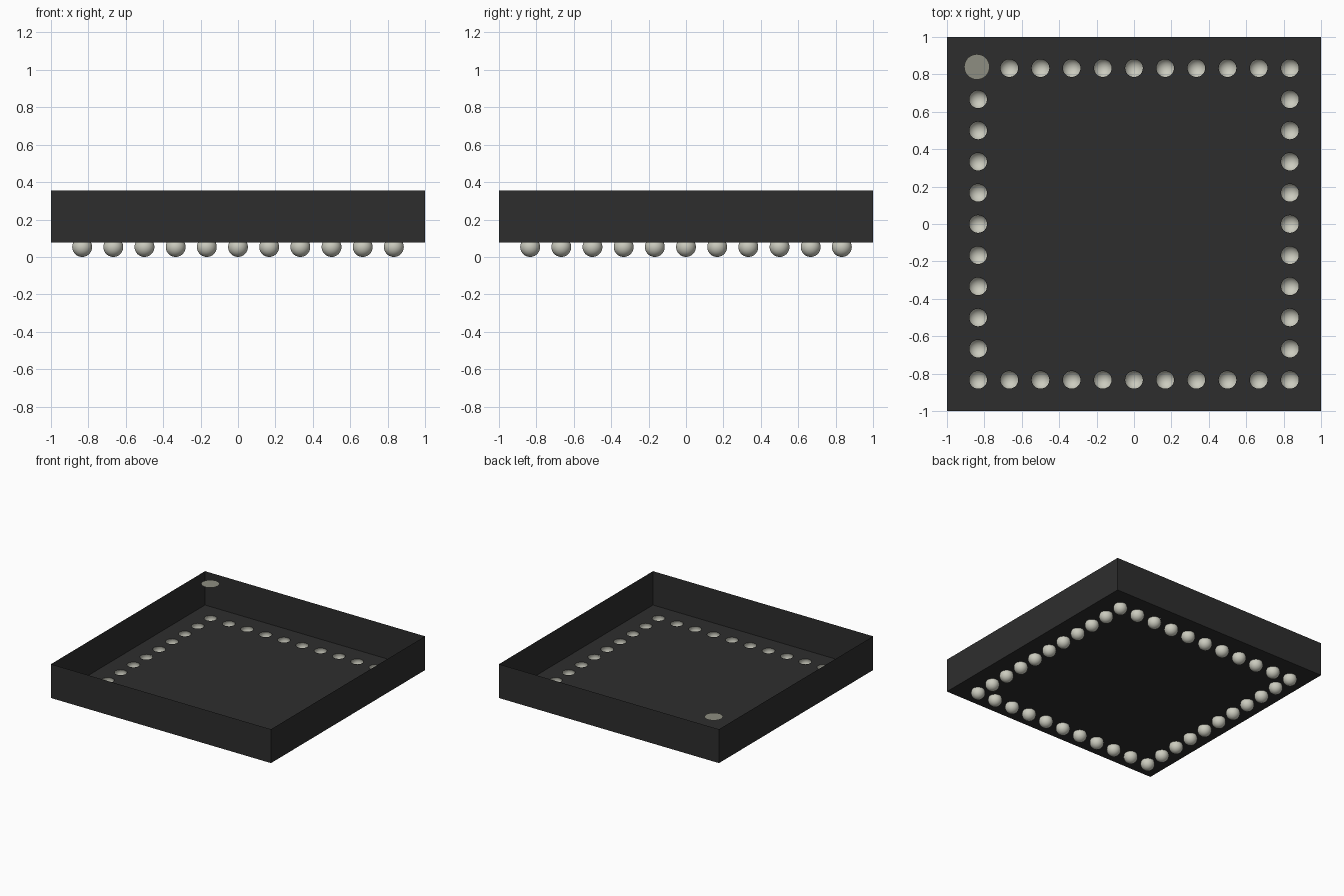
import bpy, bmesh, math
from mathutils import Matrix

cube = bpy.data.objects.get("Cube")
if cube:
    bpy.data.objects.remove(cube, do_unlink=True)

FLOOR, TOP = 0.077, 0.355      # heights of the package shell
BALL_R = 0.053
HOLE_R = math.sqrt(BALL_R ** 2 - (FLOOR - BALL_R) ** 2)
PITCH = 1 / 6
SEGS = 32


def material(name, rgb):
    m = bpy.data.materials.new(name)
    m.use_nodes = True
    m.diffuse_color = (*rgb, 1)
    m.node_tree.nodes["Principled BSDF"].inputs["Base Color"].default_value = (*rgb, 1)
    return m


def add_object(name, bm, mat):
    mesh = bpy.data.meshes.new(name)
    bm.to_mesh(mesh)
    bm.free()
    mesh.materials.append(mat)
    obj = bpy.data.objects.new(name, mesh)
    bpy.context.collection.objects.link(obj)
    return obj


charcoal = material("charcoal plastic", (0.027, 0.027, 0.027))
solder = material("pale solder", (0.6, 0.6, 0.52))
marker_grey = material("marker grey", (0.27, 0.27, 0.22))

# Ball positions: a square ring, eleven to a side
ring = [(i * PITCH, j * PITCH) for i in range(-5, 6) for j in range(-5, 6)
        if max(abs(i), abs(j)) == 5]

# Package shell: thin open tray whose floor has a round hole over each ball
bm = bmesh.new()
corners = [(-1, -1), (1, -1), (1, 1), (-1, 1)]
low = [bm.verts.new((x, y, FLOOR)) for x, y in corners]
high = [bm.verts.new((x, y, TOP)) for x, y in corners]
edges = [bm.edges.new((low[k], low[(k + 1) % 4])) for k in range(4)]
for x, y in ring:
    hole = bmesh.ops.create_circle(bm, segments=SEGS, radius=HOLE_R,
                                   matrix=Matrix.Translation((x, y, FLOOR)))["verts"]
    edges += list({e for v in hole for e in v.link_edges})
bmesh.ops.triangle_fill(bm, use_beauty=True, edges=edges, normal=(0, 0, -1))
for k in range(4):
    n = (k + 1) % 4
    bm.faces.new((low[k], low[n], high[n], high[k]))
bmesh.ops.recalc_face_normals(bm, faces=bm.faces)
floor_face = next(f for f in bm.faces if abs(f.normal.z) > 0.5)
if floor_face.normal.z > 0:
    bmesh.ops.reverse_faces(bm, faces=bm.faces)
add_object("package_shell", bm, charcoal)

# Solder balls: spheres cut open at the floor
bm = bmesh.new()
bmesh.ops.create_uvsphere(bm, u_segments=SEGS, v_segments=20, radius=BALL_R,
                          matrix=Matrix.Translation((0, 0, BALL_R)))
bmesh.ops.bisect_plane(bm, geom=bm.verts[:] + bm.edges[:] + bm.faces[:],
                       plane_co=(0, 0, FLOOR), plane_no=(0, 0, 1), clear_outer=True)
for f in bm.faces:
    f.smooth = True
first = add_object("solder_ball", bm, solder)
for k, (x, y) in enumerate(ring):
    ball = first if k == 0 else first.copy()
    if k:
        bpy.context.collection.objects.link(ball)
    ball.location = (x, y, 0)

# Corner marker: flat disc level with the rim
bm = bmesh.new()
bmesh.ops.create_circle(bm, cap_ends=True, segments=SEGS, radius=0.068,
                        matrix=Matrix.Translation((-0.84, 0.84, TOP)))
add_object("corner_marker", bm, marker_grey)
